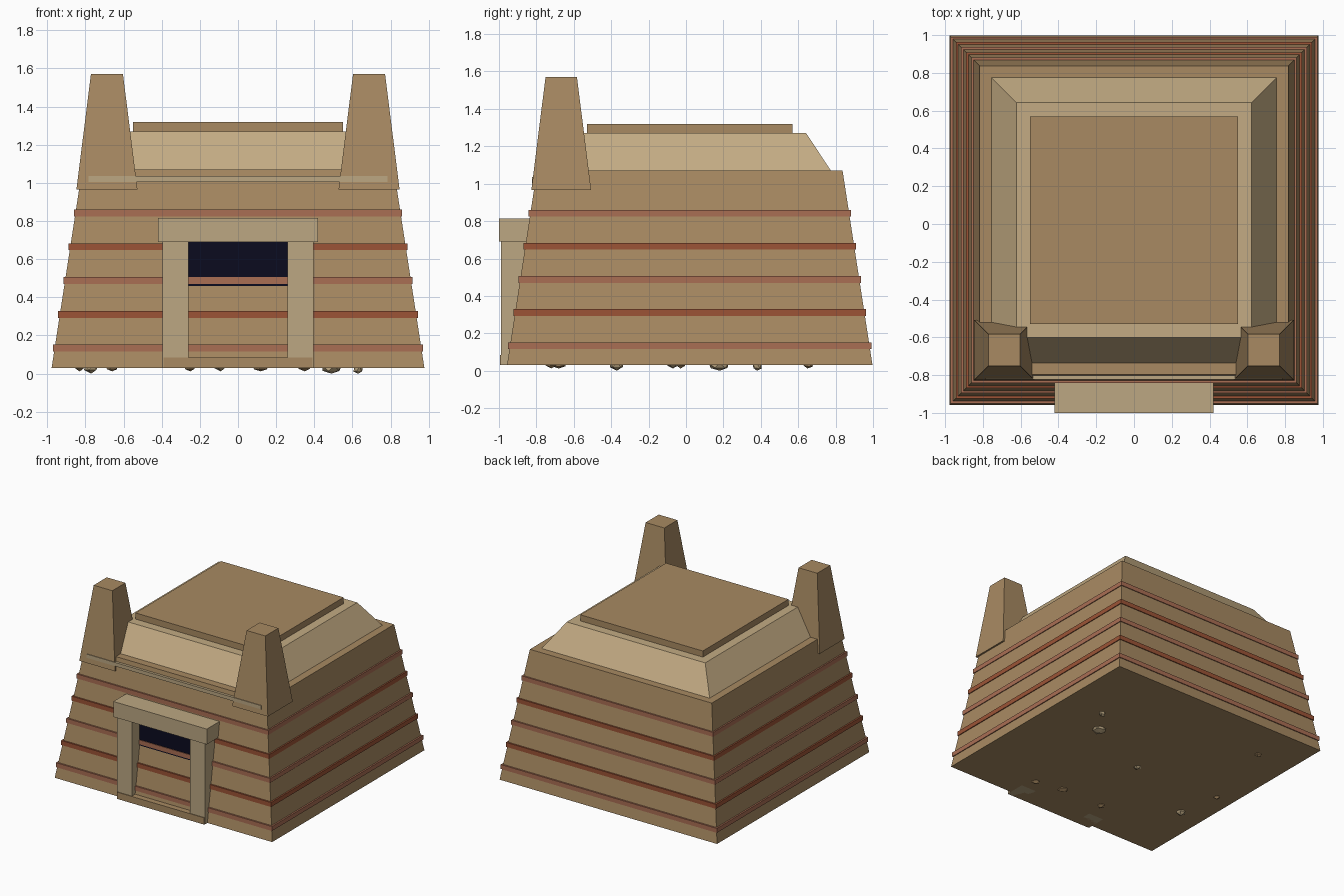
import bpy, bmesh, random
from mathutils import Vector

if "Cube" in bpy.data.objects:
    bpy.data.objects.remove(bpy.data.objects["Cube"])

random.seed(4)
CY = 0.02                      # centre of the building in y
BASE_Z, TOP_Z = 0.03, 1.07     # wall bottom and top
BASE_H, TOP_H = 0.977, 0.817   # wall half widths


def material(name, rgb):
    lin = [((c / 255 + 0.055) / 1.055) ** 2.4 if c > 10 else c / 255 / 12.92 for c in rgb]
    m = bpy.data.materials.new(name)
    m.diffuse_color = (*lin, 1)
    m.use_nodes = True
    m.node_tree.nodes["Principled BSDF"].inputs["Base Color"].default_value = m.diffuse_color
    return m


sandstone = material("sandstone", (168, 138, 98))
pale_stone = material("pale stone", (188, 167, 130))
roof_stone = material("roof stone", (195, 171, 131))
clay_pink = material("pink clay", (170, 110, 84))
clay_red = material("red clay", (156, 84, 54))
dark_blue = material("dark blue", (11, 11, 31))


def finish(name, bm, mat):
    bmesh.ops.recalc_face_normals(bm, faces=bm.faces)
    mesh = bpy.data.meshes.new(name)
    bm.to_mesh(mesh)
    bm.free()
    mesh.materials.append(mat)
    obj = bpy.data.objects.new(name, mesh)
    bpy.context.collection.objects.link(obj)
    return obj


def frustum(name, x, y, z0, z1, half0, half1, mat):
    """Square block tapering from half0 at z0 to half1 at z1."""
    bm = bmesh.new()
    bmesh.ops.create_cube(bm, size=2)
    for v in bm.verts:
        top = v.co.z > 0
        h = half1 if top else half0
        v.co = Vector((x + v.co.x * h, y + v.co.y * h, z1 if top else z0))
    return finish(name, bm, mat)


def box(name, x0, x1, y0, y1, z0, z1, mat):
    bm = bmesh.new()
    bmesh.ops.create_cube(bm, size=1)
    for v in bm.verts:
        v.co = Vector((x1 if v.co.x > 0 else x0,
                       y1 if v.co.y > 0 else y0,
                       z1 if v.co.z > 0 else z0))
    return finish(name, bm, mat)


# Sloped walls, hipped roof and roof slab
frustum("walls", 0, CY, BASE_Z, TOP_Z, BASE_H, TOP_H, sandstone)
frustum("roof", 0, CY, TOP_Z, 1.27, 0.755, 0.622, roof_stone)
frustum("roof_slab", 0, CY, 1.27, 1.32, 0.55, 0.55, sandstone)

# Clay bands around the walls
for i in range(5):
    z = 0.134 + i * 0.177
    h = 0.971 - i * 0.0275
    frustum(f"band_{i + 1}", 0, CY, z - 0.018, z + 0.018, h, h,
            clay_red if i % 2 else clay_pink)

# Front towers and doorway pillars, both sides
for side, s in (("left", -1), ("right", 1)):
    frustum(f"{side}_tower", s * 0.687, -0.667, 0.965, 1.57, 0.16, 0.084, sandstone)
    xs = sorted((s * 0.26, s * 0.395))
    box(f"{side}_pillar", xs[0], xs[1], -0.99, -0.83, BASE_Z, 0.69, pale_stone)

# Rail between the towers
box("front_rail", -0.785, 0.785, -0.8235, -0.795, 1.005, 1.035, pale_stone)

# Doorway
box("lintel", -0.42, 0.42, -1.0, -0.8, 0.69, 0.815, pale_stone)
box("doorstep", -0.39, 0.39, -0.995, -0.9, BASE_Z, 0.085, sandstone)
box("door_opening", -0.26, 0.26, -0.891, -0.78, 0.3, 0.69, dark_blue)

# Rubble just poking out under the base
rubble = [(0.49, 0.18, 0.07), (0.63, 0.38, 0.03), (-0.09, -0.07, 0.05),
          (-0.77, -0.37, 0.045), (0.12, -0.68, 0.05), (-0.83, -0.03, 0.03),
          (-0.66, 0.65, 0.035), (0.35, -0.72, 0.04), (-0.25, -0.68, 0.04)]
for i, (x, y, r) in enumerate(rubble):
    bm = bmesh.new()
    bmesh.ops.create_icosphere(bm, subdivisions=1, radius=1)
    for v in bm.verts:
        k = random.uniform(0.7, 1.0)
        v.co = Vector((x + v.co.x * r * k, y + v.co.y * r * k, 0.035 + v.co.z * 0.035 * k))
    low = min(v.co.z for v in bm.verts)
    bmesh.ops.translate(bm, verts=bm.verts, vec=(0, 0, (0 if i in (0, 1, 3) else 0.012) - low))
    finish(f"rubble_{i + 1}", bm, pale_stone if i < 4 else sandstone)
